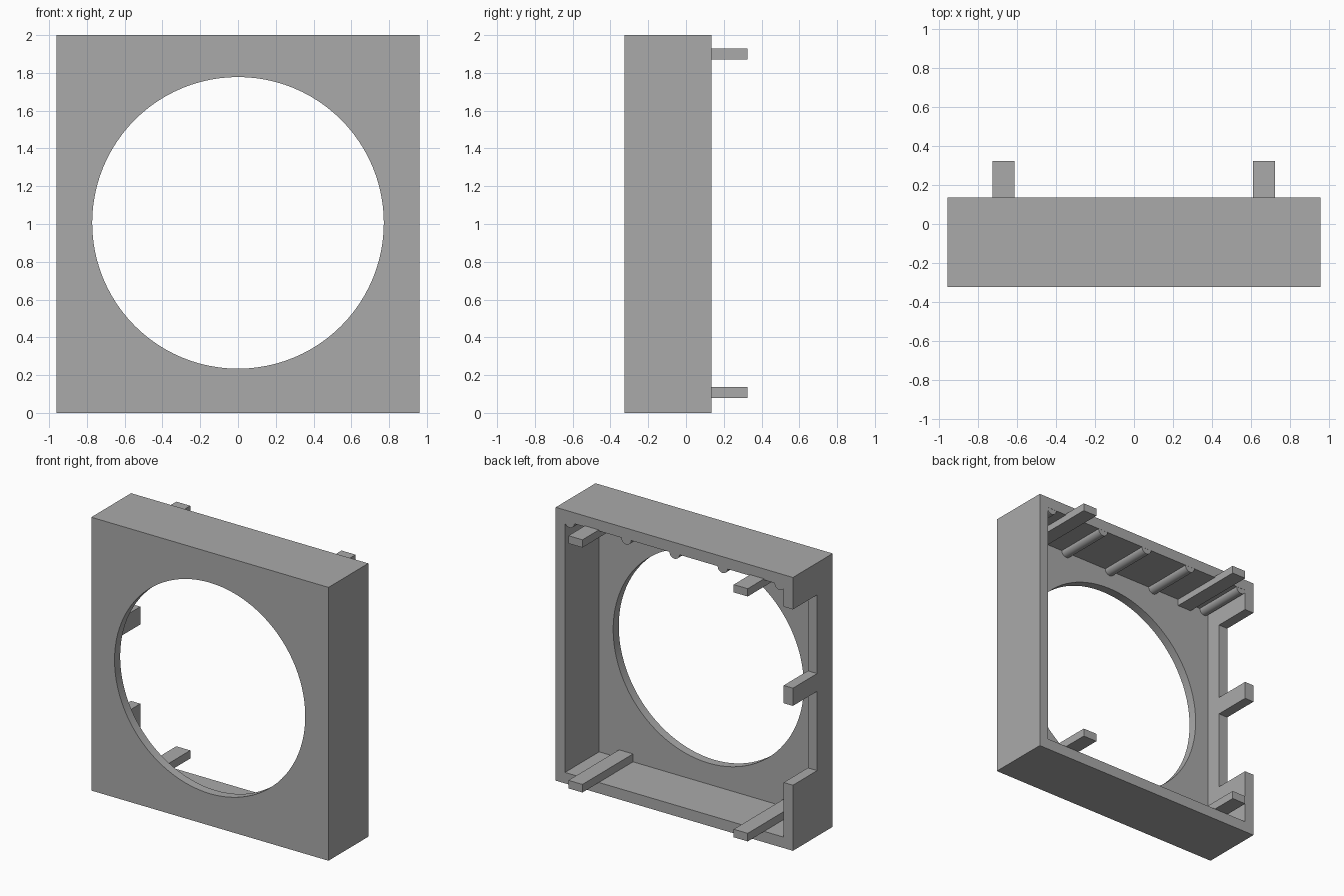
import bpy
import math

cube = bpy.data.objects.get("Cube")
if cube:
    bpy.data.objects.remove(cube, do_unlink=True)

grey = bpy.data.materials.new("neutral_grey")
grey.use_nodes = True
grey.diffuse_color = (0.4, 0.4, 0.4, 1)
grey.node_tree.nodes["Principled BSDF"].inputs["Base Color"].default_value = (0.4, 0.4, 0.4, 1)


def box(name, x, y, z):
    """Box from its (min, max) range on each axis."""
    bpy.ops.mesh.primitive_cube_add(size=1, location=[sum(r) / 2 for r in (x, y, z)])
    ob = bpy.context.object
    ob.name = name
    ob.scale = [r[1] - r[0] for r in (x, y, z)]
    bpy.ops.object.transform_apply(location=False, rotation=False, scale=True)
    ob.data.materials.append(grey)
    return ob


def rod(name, radius, x, z, y, sides):
    """Cylinder running along y."""
    bpy.ops.mesh.primitive_cylinder_add(vertices=sides, radius=radius, depth=y[1] - y[0],
                                        location=(x, sum(y) / 2, z),
                                        rotation=(math.pi / 2, 0, 0))
    ob = bpy.context.object
    ob.name = name
    ob.data.materials.append(grey)
    return ob


def cut(target, cutter):
    mod = target.modifiers.new("cut", 'BOOLEAN')
    mod.operation = 'DIFFERENCE'
    mod.solver = 'EXACT'
    mod.object = cutter
    cutter.hide_render = True
    bpy.ops.object.select_all(action='DESELECT')
    bpy.context.view_layer.objects.active = target
    target.select_set(True)
    bpy.ops.object.modifier_apply(modifier=mod.name)
    bpy.data.objects.remove(cutter, do_unlink=True)


def smooth(ob):
    bpy.ops.object.select_all(action='DESELECT')
    ob.select_set(True)
    bpy.context.view_layer.objects.active = ob
    bpy.ops.object.shade_smooth_by_angle(angle=math.radians(30))


W, FRONT, BACK = 0.96, -0.325, 0.135
PLATE = -0.26            # inner face of the front plate
SIDE, LEDGE = 0.075, 0.08  # wall thicknesses
TIP = 0.325

# Housing: open-backed box with a round window
housing = box("housing", (-W, W), (FRONT, BACK), (0, 2))
cut(housing, box("cavity", (-W + SIDE, W - SIDE), (PLATE, 0.5), (LEDGE, 2 - LEDGE)))
cut(housing, rod("window", 0.772, 0, 1.006, (-0.6, 0), 96))

# Two notches in the right wall, leaving a tab between them
for z in ((0.48, 1.06), (1.19, 1.766)):
    cut(housing, box("notch", (-1.1, -0.8), (-0.145, 0.5), z))
smooth(housing)

# Four pegs projecting from the back
for side, x in (("right", (-0.727, -0.614)), ("left", (0.611, 0.724))):
    for level, z in (("lower", (0.079, 0.138)), ("upper", (1.871, 1.928))):
        box(f"{level}_{side}_peg", x, (PLATE - 0.02, TIP), z)

# Rounded ribs under the top wall
for i, x in enumerate((-0.85, -0.39, 0, 0.39, 0.85)):
    smooth(rod(f"rib_{i + 1}", 0.04, x, 2 - LEDGE, (PLATE - 0.02, BACK - 0.001), 32))
